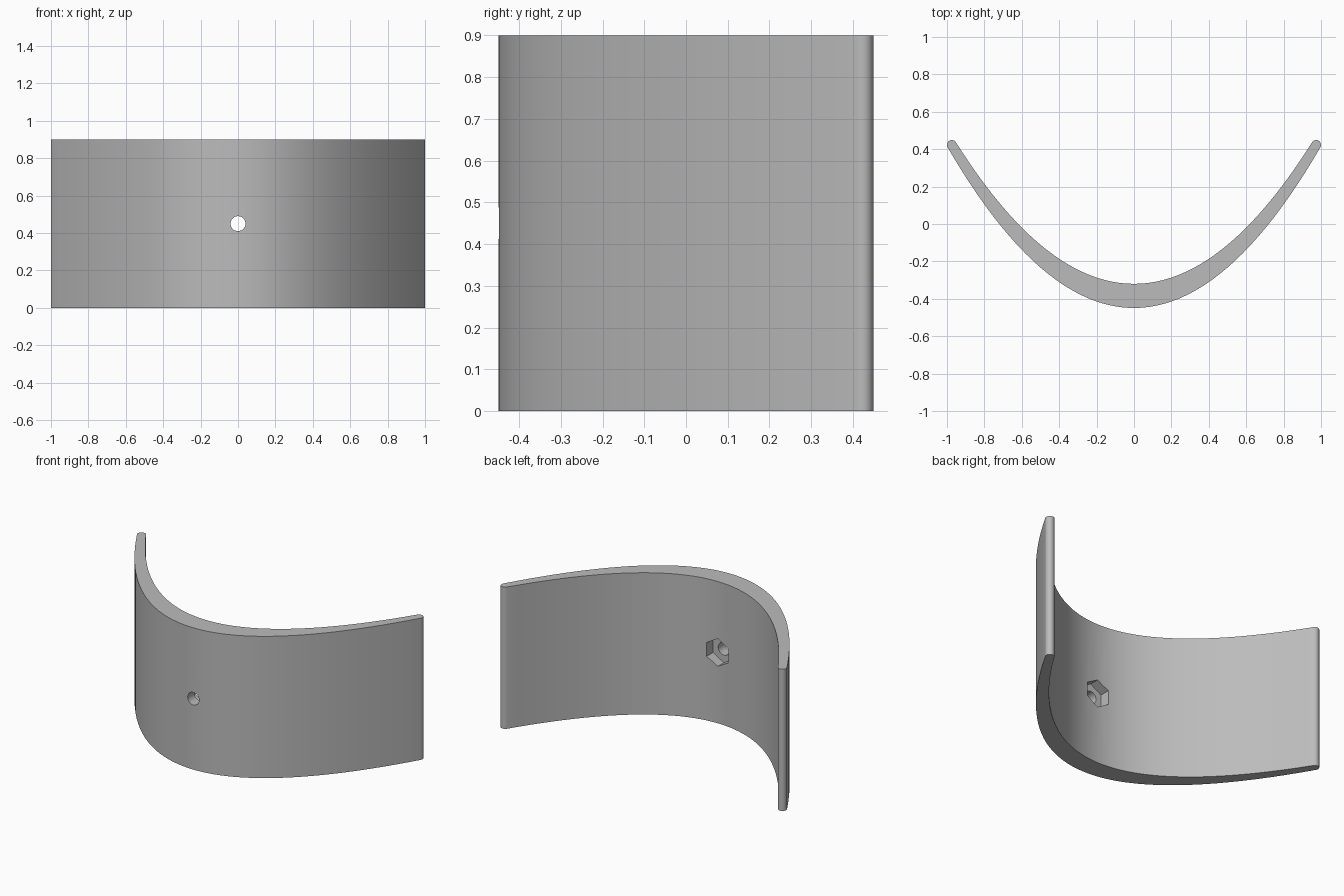
import bpy, bmesh, math

if "Cube" in bpy.data.objects:
    bpy.data.objects.remove(bpy.data.objects["Cube"], do_unlink=True)

HEIGHT = 0.9
SEGMENTS = 48
TIP_X, TIP_Y, TIP_R = 0.974, 0.423, 0.026
OUTER_Y, INNER_Y = -0.449, -0.32

grey = bpy.data.materials.new("plain grey")
grey.use_nodes = True
colour = (0.5, 0.5, 0.5, 1)
grey.diffuse_color = colour
grey.node_tree.nodes["Principled BSDF"].inputs["Base Color"].default_value = colour


def parabola(base, end_x, end_y):
    """Points from left to right along a parabola centred on x = 0."""
    k = (end_y - base) / end_x ** 2
    xs = [end_x * (2 * i / SEGMENTS - 1) for i in range(SEGMENTS + 1)]
    return [(x, base + k * x * x) for x in xs]


def cutter(name, sides, radius, y_from, y_to):
    """Hidden prism along y, with one corner straight up."""
    bpy.ops.mesh.primitive_cylinder_add(
        vertices=sides, radius=radius, depth=y_to - y_from,
        location=(0, (y_from + y_to) / 2, HEIGHT / 2),
        rotation=(math.pi / 2, 0, 0))
    ob = bpy.context.object
    ob.name = name
    ob.hide_render = True
    return ob


# Crescent profile: outer curve, round right tip, inner curve, round left tip
slope = math.atan(1.55)
nx, ny = math.sin(slope) * TIP_R, math.cos(slope) * TIP_R
outer = parabola(OUTER_Y, TIP_X + nx, TIP_Y - ny)
inner = parabola(INNER_Y, TIP_X - nx, TIP_Y + ny)
start = slope - math.pi / 2
tip = [(TIP_X + TIP_R * math.cos(start + math.pi * i / 10),
        TIP_Y + TIP_R * math.sin(start + math.pi * i / 10)) for i in range(1, 10)]
left_tip = [(-x, y) for x, y in reversed(tip)]
profile = outer + tip + inner[::-1] + left_tip

# Curved plate
bm = bmesh.new()
base = bm.faces.new([bm.verts.new((x, y, 0)) for x, y in profile])
top = bmesh.ops.extrude_face_region(bm, geom=[base])["geom"]
bmesh.ops.translate(bm, vec=(0, 0, HEIGHT),
                    verts=[v for v in top if isinstance(v, bmesh.types.BMVert)])
bmesh.ops.recalc_face_normals(bm, faces=bm.faces)
mesh = bpy.data.meshes.new("curved_plate")
bm.to_mesh(mesh)
bm.free()
plate = bpy.data.objects.new("curved_plate", mesh)
bpy.context.collection.objects.link(plate)
mesh.materials.append(grey)

# Bolt hole and hexagonal nut pocket in the back
cutters = [cutter("bolt_hole_cutter", 32, 0.04, -0.6, -0.1),
           cutter("nut_pocket_cutter", 6, 0.088, INNER_Y - 0.06, -0.1)]
bpy.ops.object.select_all(action="DESELECT")
plate.select_set(True)
bpy.context.view_layer.objects.active = plate
for tool in cutters:
    mod = plate.modifiers.new(tool.name, "BOOLEAN")
    mod.operation = "DIFFERENCE"
    mod.solver = "EXACT"
    mod.object = tool
    bpy.ops.object.modifier_apply(modifier=mod.name)
for tool in cutters:
    bpy.data.objects.remove(tool, do_unlink=True)
bpy.ops.object.shade_smooth_by_angle(angle=math.radians(30))
